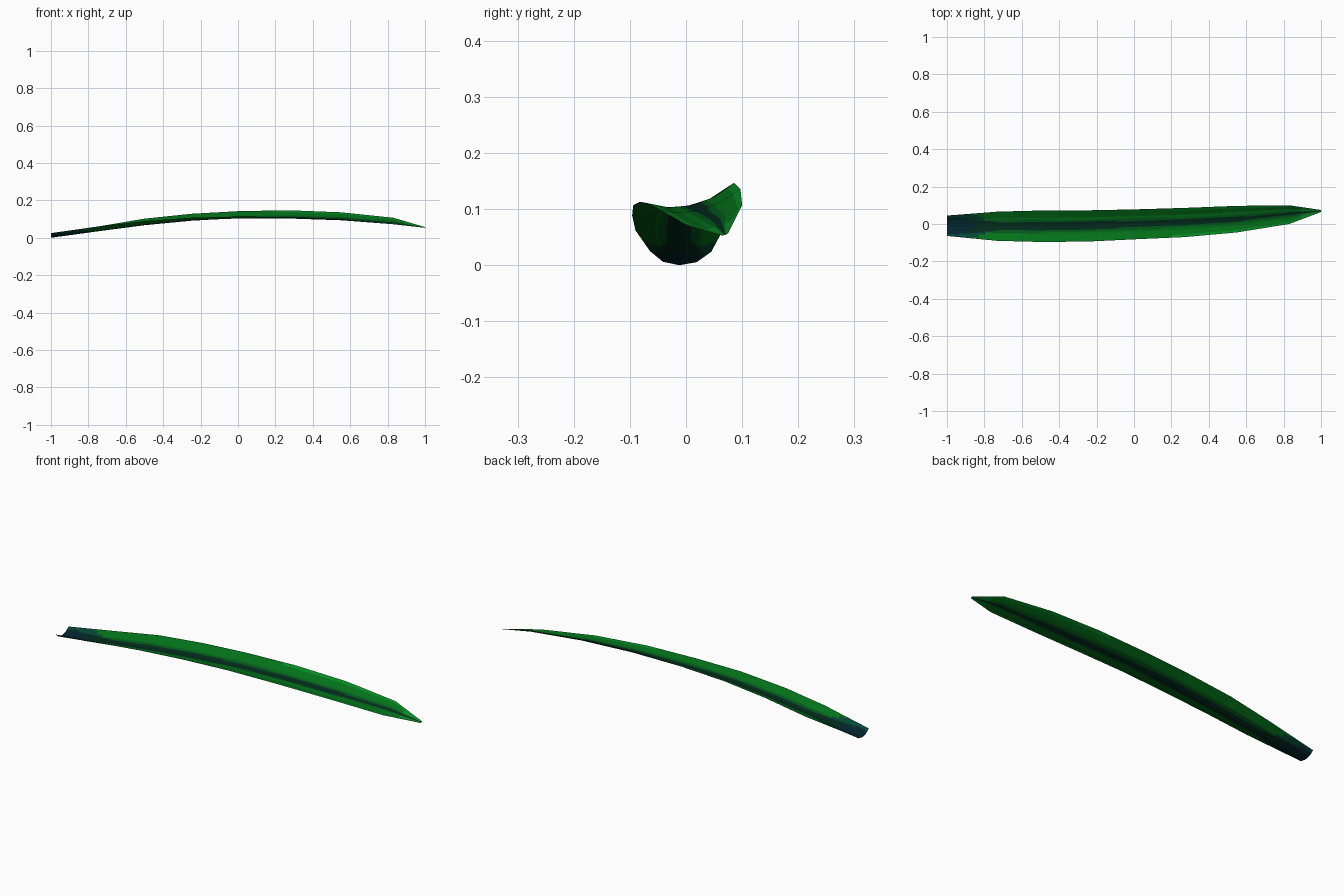
import bpy, bmesh
from mathutils import Vector

if "Cube" in bpy.data.objects:
    bpy.data.objects.remove(bpy.data.objects["Cube"])

# Stations along the blade: x, front edge (y, z), midrib (y, z), back edge (y, z), sag
stations = [
    (-1.00, (-.064, .025), (-.012, .000), (.045, .024), .007),
    (-.73, (-.090, .062), (-.012, .037), (.066, .063), .007),
    (-.50, (-.096, .089), (-.012, .067), (.072, .102), .006),
    (-.25, (-.094, .107), (-.008, .091), (.073, .128), .006),
    (.00, (-.082, .113), (.000, .105), (.078, .142), .006),
    (.27, (-.070, .111), (.010, .107), (.086, .147), .006),
    (.55, (-.045, .098), (.025, .099), (.097, .136), .005),
    (.83, (.000, .072), (.055, .080), (.100, .107), .004),
    (1.00, (.064, .053), (.070, .054), (.075, .057), .000),
]
SUB_U, SUB_X = 8, 8      # colour cells inside each flat panel


def material(name, col):
    m = bpy.data.materials.new(name)
    m.diffuse_color = (*col, 1)
    m.use_nodes = True
    m.node_tree.nodes["Principled BSDF"].inputs["Base Color"].default_value = m.diffuse_color
    return m


def section(x, a, c, b, sag):
    """Five points of the channel: edge, quarter, midrib, quarter, edge."""
    a, c, b = (Vector((x, *p)) for p in (a, c, b))

    def bulge(p, q):
        d = (q - p).normalized()
        return (p + q) / 2 + Vector((0, d.z, -d.y)) * sag
    return [a, bulge(a, c), c, bulge(c, b), b]


def resample(pts, n):
    out = [p.lerp(q, i / n) for p, q in zip(pts, pts[1:]) for i in range(n)]
    return out + [pts[-1]]


# Cross-sections, subdivided across and then along the blade
rows = [resample(section(*s), SUB_U) for s in stations]
columns = [resample(list(c), SUB_X) for c in zip(*rows)]

bm = bmesh.new()
grid = [[bm.verts.new(p) for p in c] for c in columns]
half = (len(grid) - 1) / 2
for i in range(len(grid) - 1):
    for j in range(len(grid[0]) - 1):
        f = bm.faces.new((grid[i][j], grid[i][j + 1],
                          grid[i + 1][j + 1], grid[i + 1][j]))
        u = abs(i + .5 - half) / half            # 0 midrib, 1 edge
        x = f.calc_center_median().x
        # Dark midrib narrows to the tip; stains spread at the base
        rib = .30 - .18 * (x + 1) / 2
        if u < .75 and u < (-.85 - x) / .15 + .1:
            f.material_index = 5                 # navy base
        elif u < rib or u < .6 and u < (-.6 - x) / .5:
            f.material_index = 3                 # dark midrib
        elif u < (-.72 - x) / .15:
            f.material_index = 4                 # teal base sides
        elif u < rib + .15:
            f.material_index = 2                 # mid green
        elif u > .8 and x > .2 or x > .9:
            f.material_index = 1                 # bright rim and tip
        else:
            f.material_index = 0

me = bpy.data.meshes.new("leaf_blade")
bm.to_mesh(me)
bm.free()
for m in (material("leaf green", (.001, .165, .010)),
          material("bright rim green", (.002, .25, .018)),
          material("mid green", (.001, .10, .011)),
          material("dark midrib green", (.001, .024, .012)),
          material("teal base", (.001, .06, .035)),
          material("navy base", (.001, .018, .028))):
    me.materials.append(m)
leaf = bpy.data.objects.new("leaf_blade", me)
bpy.context.collection.objects.link(leaf)
